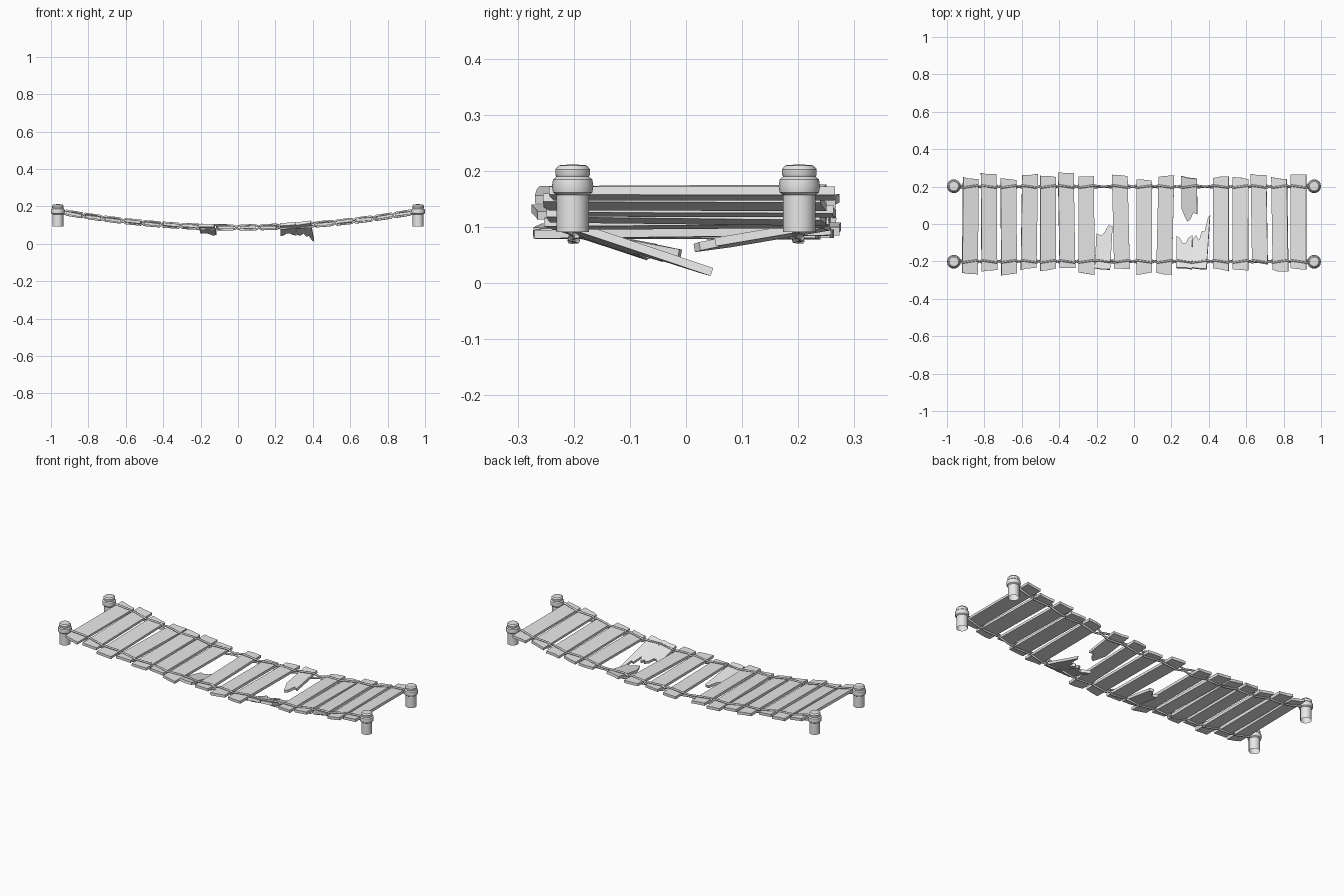
import bpy, bmesh, math, random
from mathutils import Matrix, Vector

random.seed(4)
if "Cube" in bpy.data.objects:
    bpy.data.objects.remove(bpy.data.objects["Cube"], do_unlink=True)

grey = bpy.data.materials.new("plain grey")
grey.use_nodes = True
grey.diffuse_color = (0.8, 0.8, 0.8, 1)
grey.node_tree.nodes["Principled BSDF"].inputs["Base Color"].default_value = (0.8, 0.8, 0.8, 1)

THICK = 0.015
WIDTH = 0.084
ROPE_Y = 0.2
ROPE_R = 0.0055


def sag(x):
    """Height of the hanging deck."""
    return 0.087 + 0.094 * x * x


def add_object(name, bm):
    mesh = bpy.data.meshes.new(name)
    bmesh.ops.recalc_face_normals(bm, faces=bm.faces)
    bm.to_mesh(mesh)
    bm.free()
    mesh.materials.append(grey)
    obj = bpy.data.objects.new(name, mesh)
    bpy.context.collection.objects.link(obj)
    return obj


def sawn_end(y):
    """Slightly uneven cut across the width of a plank."""
    tilt = random.uniform(-0.008, 0.008)
    kink = random.uniform(0.3, 0.7)
    return [(0, y - tilt), (kink, y + random.uniform(-0.004, 0.004)), (1, y + tilt)]


def plank(name, x, front, back, skew=0.0, pivot=0.0, slope=0.0):
    """Extrude an outline made of a front end and a back end, then hang it on the deck curve."""
    outline = list(front) + list(reversed(back))
    bm = bmesh.new()
    verts = [bm.verts.new(((u - 0.5) * WIDTH + skew * y * 2, y - pivot, -THICK / 2))
             for u, y in outline]
    face = bm.faces.new(verts)
    top = bmesh.ops.extrude_face_region(bm, geom=[face])["geom"]
    bmesh.ops.translate(bm, vec=(0, 0, THICK),
                        verts=[v for v in top if isinstance(v, bmesh.types.BMVert)])
    pitch = -math.atan(0.188 * x) + random.uniform(-0.04, 0.04)
    roll = math.atan(slope) if slope else random.uniform(-0.012, 0.012)
    bm.transform(Matrix.Translation((x, pivot, sag(x)))
                 @ Matrix.Rotation(pitch, 4, 'Y') @ Matrix.Rotation(roll, 4, 'X'))
    add_object(name, bm)


# Whole planks: centre x, front y, back y, skew
whole = [
    (-0.875, -0.265, 0.245, 0.004), (-0.775, -0.25, 0.27, -0.004),
    (-0.67, -0.27, 0.24, -0.005), (-0.56, -0.24, 0.265, 0.008),
    (-0.46, -0.245, 0.255, 0), (-0.36, -0.235, 0.275, -0.008),
    (-0.255, -0.265, 0.255, 0), (-0.07, -0.24, 0.26, -0.012),
    (0.055, -0.265, 0.235, 0), (0.167, -0.265, 0.255, 0.012),
    (0.465, -0.245, 0.25, 0), (0.57, -0.245, 0.245, 0),
    (0.67, -0.21, 0.265, -0.008), (0.78, -0.25, 0.245, -0.008),
    (0.88, -0.24, 0.265, 0),
]
for i, (x, y0, y1, skew) in enumerate(whole):
    plank(f"plank_{i + 1}", x, sawn_end(y0), sawn_end(y1), skew)

# Snapped planks drooping from one rope
plank("broken_plank_right", -0.155, sawn_end(-0.24),
      [(0, -0.05), (0.3, -0.06), (0.5, -0.045), (0.72, -0.005), (1, -0.01)],
      0.03, -ROPE_Y, -0.19)
plank("broken_plank_middle_front", 0.268, sawn_end(-0.24),
      [(0, -0.06), (0.2, -0.07), (0.4, -0.1), (0.6, -0.1), (0.75, -0.07), (1, -0.055)],
      0, -ROPE_Y, -0.33)
plank("broken_plank_middle_back", 0.295,
      [(0, 0.08), (0.2, 0.04), (0.35, 0.012), (0.55, 0.022), (0.75, 0.06), (1, 0.05)],
      sawn_end(0.25), 0, ROPE_Y, 0.17)
plank("broken_plank_left", 0.355, sawn_end(-0.24),
      [(0, -0.075), (0.2, -0.055), (0.4, -0.085), (0.55, -0.03), (0.72, -0.035),
       (0.88, 0.045), (1, 0.06)],
      0.015, -ROPE_Y, -0.34)

# Rope strands woven over and under every plank
front_stops = sorted([p[0] for p in whole] + [-0.155, 0.268, 0.355])
back_stops = sorted([p[0] for p in whole] + [0.295])


def rope(name, side, stops, sign):
    ends = 0.945
    points = [(-ends, side * ROPE_Y, sag(ends))]
    for i, x in enumerate(stops):
        lift = sign * (THICK / 2 + ROPE_R * 0.8)
        wobble = 0.006 * sign * (-1) ** i
        for dx in (-0.04, 0.04):
            y = side * ROPE_Y + (wobble if dx > 0 else -wobble)
            points.append((x + dx, y, sag(x + dx) + lift))
        if i + 1 < len(stops):
            gap = (x + stops[i + 1]) / 2
            points.append((gap, side * ROPE_Y, sag(gap) + sign * 0.004))
    points.append((ends, side * ROPE_Y, sag(ends)))
    points.sort(key=lambda p: p[0])
    curve = bpy.data.curves.new(name, 'CURVE')
    curve.dimensions = '3D'
    curve.bevel_depth = ROPE_R
    curve.bevel_resolution = 1
    curve.use_fill_caps = True
    spline = curve.splines.new('POLY')
    spline.points.add(len(points) - 1)
    for p, co in zip(spline.points, points):
        p.co = (*co, 1)
    curve.materials.append(grey)
    bpy.context.collection.objects.link(bpy.data.objects.new(name, curve))


for side, label, stops in ((-1, "front", front_stops), (1, "back", back_stops)):
    rope(f"upper_rope_{label}", side, stops, 1)
    rope(f"lower_rope_{label}", side, stops, -1)

# Turned posts with a collar and a cap, open underneath
profile = [(0.029, 0.091), (0.029, 0.157), (0.035, 0.162), (0.037, 0.173), (0.035, 0.185),
           (0.029, 0.19), (0.031, 0.194), (0.031, 0.203), (0.025, 0.21), (0, 0.212)]


def post(name, x, y):
    bm = bmesh.new()
    verts = [bm.verts.new((r, 0, z)) for r, z in profile]
    edges = [bm.edges.new(pair) for pair in zip(verts, verts[1:])]
    bmesh.ops.spin(bm, geom=verts + edges, cent=(0, 0, 0), axis=(0, 0, 1),
                   angle=math.tau, steps=16)
    bmesh.ops.remove_doubles(bm, verts=bm.verts, dist=0.0005)
    bm.transform(Matrix.Translation((x, y, 0)))
    obj = add_object(name, bm)
    bpy.ops.object.select_all(action='DESELECT')
    obj.select_set(True)
    bpy.context.view_layer.objects.active = obj
    bpy.ops.object.shade_smooth_by_angle(angle=math.radians(35))


for sx, lr in ((-1, "right"), (1, "left")):
    for sy, fb in ((-1, "front"), (1, "back")):
        post(f"post_{fb}_{lr}", sx * 0.963, sy * 0.202)
